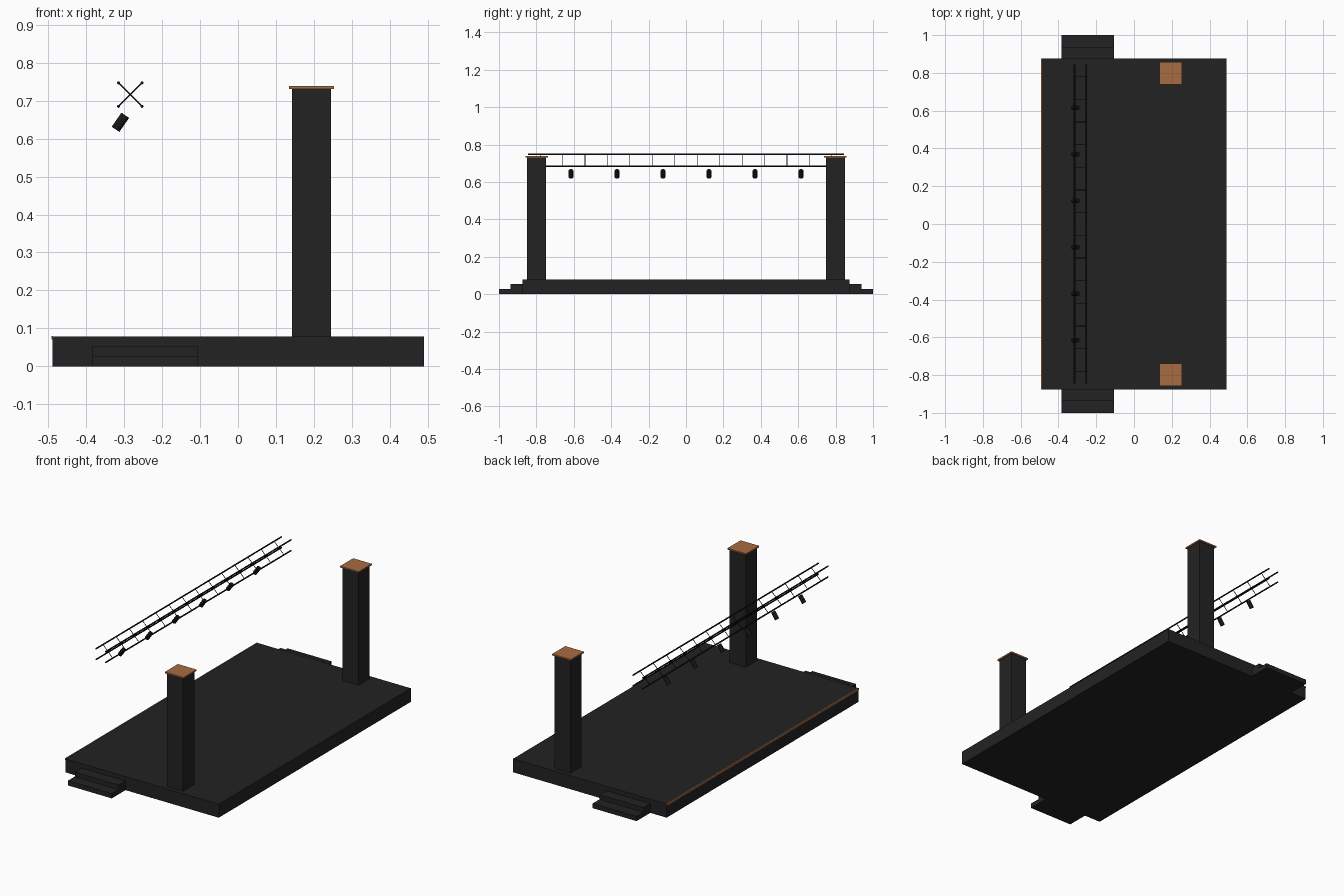
import bpy, math
from mathutils import Vector

if "Cube" in bpy.data.objects:
    bpy.data.objects.remove(bpy.data.objects["Cube"])


def material(name, rgb):
    m = bpy.data.materials.new(name)
    m.diffuse_color = (*rgb, 1)
    m.use_nodes = True
    m.node_tree.nodes["Principled BSDF"].inputs["Base Color"].default_value = m.diffuse_color
    return m


DARK = material("charcoal", (0.0165, 0.0165, 0.0165))
METAL = material("black_metal", (0.008, 0.008, 0.008))
COPPER = material("copper", (0.39, 0.15, 0.055))


def box(name, lo, hi, mat):
    lo, hi = Vector(lo), Vector(hi)
    bpy.ops.mesh.primitive_cube_add(size=1, location=(lo + hi) / 2)
    o = bpy.context.object
    o.name = name
    o.scale = hi - lo
    o.data.materials.append(mat)
    return o


def rod(name, a, b, radius, sides, mat):
    a, b = Vector(a), Vector(b)
    d = b - a
    bpy.ops.mesh.primitive_cylinder_add(vertices=sides, radius=radius,
                                        depth=d.length, location=(a + b) / 2)
    o = bpy.context.object
    o.name = name
    o.rotation_euler = d.to_track_quat('Z', 'Y').to_euler()
    o.data.materials.append(mat)
    bpy.ops.object.shade_smooth_by_angle(angle=math.radians(50))
    return o


# Stage deck with copper strip along its audience edge
box("stage_deck", (-0.489, -0.875, 0), (0.49, 0.875, 0.078), DARK)
box("edge_trim", (-0.492, -0.875, 0.07), (-0.487, 0.875, 0.0795), COPPER)

# Steps, towers and caps on both ends
for s, side in ((-1, "front"), (1, "back")):
    def span(name, x0, x1, y0, y1, z0, z1, mat):
        ya, yb = sorted((s * y0, s * y1))
        box(f"{side}_{name}", (x0, ya, z0), (x1, yb, z1), mat)

    span("lower_step", -0.385, -0.105, 0.875, 1.0, 0, 0.027, DARK)
    span("upper_step", -0.385, -0.105, 0.875, 0.937, 0.027, 0.053, DARK)
    span("tower", 0.142, 0.245, 0.748, 0.85, 0.078, 0.731, DARK)
    span("tower_cap", 0.134, 0.253, 0.739, 0.858, 0.731, 0.739, COPPER)

# Lighting truss: four chords joined by crossed braces
CX, CZ, H = -0.284, 0.716, 0.031
for sx in (-1, 1):
    for sz in (-1, 1):
        x, z = CX + sx * H, CZ + sz * H
        rod("truss_chord", (x, -0.845, z), (x, 0.845, z), 0.004, 8, METAL)
for i in range(14):
    y = -0.78 + 0.12 * i
    for s in (-1, 1):
        rod("truss_brace", (CX - H, y, CZ - s * H), (CX + H, y, CZ + s * H),
            0.0018, 6, METAL)

# Tilted spotlights under the truss
axis = Vector((-0.57, 0, -0.82)).normalized() * 0.0225
for i in range(6):
    c = Vector((-0.310, -0.615 + 0.246 * i, 0.643))
    rod("spotlight", c - axis, c + axis, 0.0122, 16, METAL)
